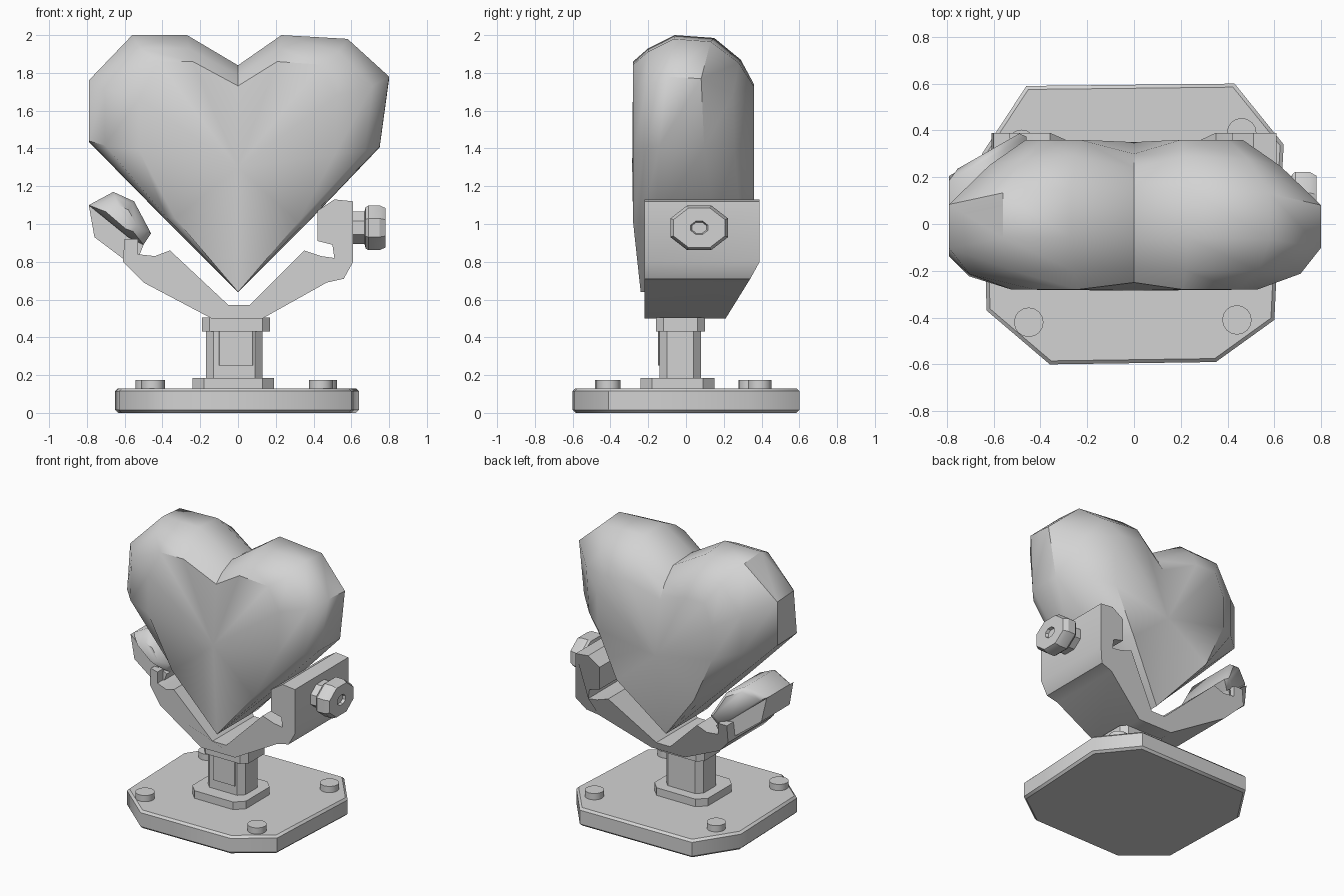
import bpy
import bmesh
import math
from mathutils import Vector

cube = bpy.data.objects.get("Cube")
if cube:
    bpy.data.objects.remove(cube, do_unlink=True)

grey = bpy.data.materials.new("light grey")
grey.use_nodes = True
grey.diffuse_color = (0.65, 0.65, 0.65, 1)
grey.node_tree.nodes["Principled BSDF"].inputs["Base Color"].default_value = grey.diffuse_color


def finish(name, bm, angle=30, bevel=0):
    """Turn a bmesh into a shaded object."""
    bmesh.ops.recalc_face_normals(bm, faces=bm.faces)
    mesh = bpy.data.meshes.new(name)
    bm.to_mesh(mesh)
    bm.free()
    mesh.materials.append(grey)
    obj = bpy.data.objects.new(name, mesh)
    bpy.context.collection.objects.link(obj)
    bpy.ops.object.select_all(action="DESELECT")
    obj.select_set(True)
    bpy.context.view_layer.objects.active = obj
    bpy.ops.object.shade_smooth_by_angle(angle=math.radians(angle))
    if bevel:
        mod = obj.modifiers.new("edge_bevel", "BEVEL")
        mod.width = bevel
        mod.segments = 1
        mod.limit_method = "ANGLE"
        mod.angle_limit = math.radians(60)
    return obj


def loft(rings, first_centre=None, last_centre=None):
    """Join rings of points; close the ends with a fan or a single face."""
    bm = bmesh.new()
    loops = [[bm.verts.new(p) for p in ring] for ring in rings]
    n = len(loops[0])
    for a, b in zip(loops, loops[1:]):
        for i in range(n):
            j = (i + 1) % n
            bm.faces.new((a[i], a[j], b[j], b[i]))
    for ring, centre in ((loops[0], first_centre), (loops[-1], last_centre)):
        if centre is None:
            bm.faces.new(ring)
        else:
            c = bm.verts.new(centre)
            for i in range(n):
                bm.faces.new((ring[i], ring[(i + 1) % n], c))
    return bm


def slab(name, outline, z0, z1, **kw):
    rings = [[(x, y, z) for x, y in outline] for z in (z0, z1)]
    return finish(name, loft(rings), **kw)


def cut_box(name, x0, x1, y0, y1, z0, z1, c):
    """Box with cut vertical corners."""
    outline = [(x0 + c, y0), (x1 - c, y0), (x1, y0 + c), (x1, y1 - c),
               (x1 - c, y1), (x0 + c, y1), (x0, y1 - c), (x0, y0 + c)]
    return slab(name, outline, z0, z1)


def side_prism(name, profile, front, back, **kw):
    """Front profile drawn through the depth; front and back are rules."""
    rings = [[(x, rule(x, z), z) for x, z in profile] for rule in (front, back)]
    return finish(name, loft(rings), **kw)


# Base plate with cut corners
slab("base_plate",
     [(-.36, -.6), (.35, -.59), (.6, -.41), (.61, -.2), (.64, .34),
      (.43, .6), (-.46, .59), (-.65, .3), (-.63, -.37)],
     0, .13, angle=50, bevel=.015)

# Bolt heads
for i, (x, y) in enumerate([(-.45, -.42), (.44, -.41), (.46, .39), (-.48, .34)]):
    ring = [(x + .063 * math.cos(a * math.tau / 16),
             y + .063 * math.sin(a * math.tau / 16)) for a in range(16)]
    slab(f"base_bolt_{i + 1}", ring, .12, .175)

# Post
cut_box("post_foot", -.24, .19, -.24, .15, .12, .185, .06)
cut_box("post", -.17, .13, -.14, .08, .18, .44, .04)
cut_box("post_panel", -.1, .08, -.148, -.13, .25, .44, .003)
cut_box("post_cap", -.19, .17, -.16, .1, .43, .505, .04)

# Cradle: open arms with a square bracket on one end
side_prism("cradle",
           [(-.14, .5), (.13, .5), (.47, .69), (.56, .71), (.61, .8), (.61, 1.12),
            (.51, 1.13), (.42, 1.07), (.42, .91), (.5, .89), (.51, .82), (.44, .83),
            (.35, .86), (.06, .57), (-.05, .57), (-.36, .86), (-.44, .83),
            (-.53, .84), (-.53, .92), (-.6, .92), (-.61, .8), (-.5, .69)],
           lambda x, z: -.22 + max(0, -x - .36) * .33,
           lambda x, z: min(.39, .21 + (z - .5) * .62))


# Tilted rest on the other arm: a backing plate with a rounded cushion
def rest_back(x, z):
    return .2 + (x + .8) * .57


side_prism("rest_plate",
           [(-.79, 1.1), (-.76, .93), (-.6, .81), (-.52, .84), (-.5, .89), (-.58, .93)],
           lambda x, z: -.1, rest_back)

cushion = [(-.79, 1.1), (-.58, .92), (-.5, .89), (-.46, .95), (-.55, 1.12), (-.66, 1.17)]
rings = []
for scale, shift in ((.5, None), (.85, None), (1, None), (1, -.02), (.8, .01)):
    ring = []
    for x, z in cushion:
        px, pz = -.61 + (x + .61) * scale, 1.03 + (z - 1.03) * scale
        y = -.18 + .12 * scale ** 2 if shift is None else rest_back(px, pz) + shift
        ring.append((px, y, pz))
    rings.append(ring)
finish("rest_cushion", loft(rings), angle=50)

# Clamp knob: eight-sided turned profile along x
turned = [(.6, .088), (.67, .088), (.675, .112), (.69, .122), (.75, .122),
          (.78, .108), (.78, .036), (.76, .03)]
rings = []
for x, r in turned:
    ring = []
    for k in range(8):
        a = (k + .5) * math.tau / 8
        ring.append((x, .07 + 1.36 * r * math.cos(a), .98 + 1.05 * r * math.sin(a)))
    rings.append(ring)
finish("clamp_knob", loft(rings))

# Heart: outline from the tip up one lobe, through the notch and back down
TIP, HEIGHT = .64, 1.36
outline = [(0, .64), (.38, 1.02), (.75, 1.41), (.8, 1.78), (.58, 1.98), (.23, 2),
           (0, 1.84), (-.27, 2), (-.56, 2), (-.79, 1.76), (-.79, 1.44), (-.4, 1.04)]


def heart_ring(y, tip_y, notch_y, narrow, drop, lean=0, sweep=0):
    """Outline narrowed at the flanks, lowered and leaned at the top."""
    ring = []
    for x, z in outline:
        t = (z - TIP) / HEIGHT
        depth = y + lean * t ** 3 - sweep * x ** 4
        if x == 0:
            depth = tip_y if z == TIP else notch_y
        ring.append(Vector((x * (1 - narrow * abs(x) / .8), depth, z - drop * t * t)))
    return ring


finish("heart",
       loft([heart_ring(-.28, -.24, -.25, .34, .14),
             heart_ring(-.23, -.2, -.19, .11, .07, lean=.03),
             heart_ring(-.16, -.14, -.07, 0, 0, lean=.1),
             heart_ring(.15, .12, .15, 0, .015, sweep=.17),
             heart_ring(.29, .18, .24, .22, .13, sweep=.1),
             heart_ring(.36, .23, .3, .42, .26)],
            (0, -.285, 1.3), (0, .35, 1.25)),
       angle=42)
